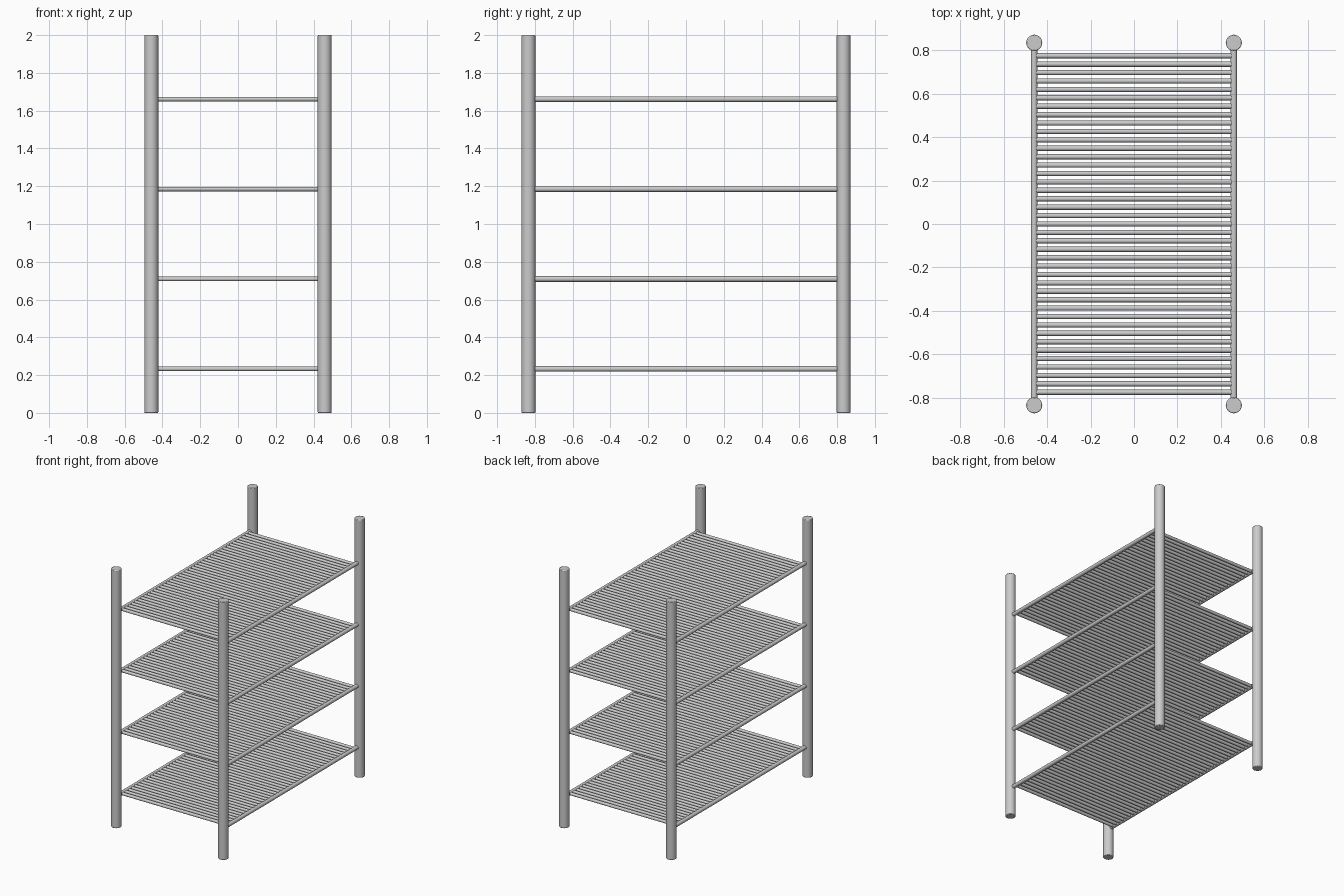
import bpy, bmesh, math
from mathutils import Matrix, Vector

if "Cube" in bpy.data.objects:
    bpy.data.objects.remove(bpy.data.objects["Cube"])

POST_X, POST_Y, POST_R = 0.459, 0.834, 0.037
RAIL_R, SLAT_R = 0.0148, 0.012
SLATS, PITCH = 41, 0.0387
LEVELS = [0.233 + 0.476 * i for i in range(4)]


def rods(name, segments, sides, bevel=0):
    """One object made of capped cylinders: (start, end, radius)."""
    bm = bmesh.new()
    for a, b, r in segments:
        a, b = Vector(a), Vector(b)
        d = b - a
        m = Matrix.Translation((a + b) / 2) @ d.to_track_quat('Z', 'Y').to_matrix().to_4x4()
        bmesh.ops.create_cone(bm, cap_ends=True, segments=sides, radius1=r,
                              radius2=r, depth=d.length, matrix=m)
    me = bpy.data.meshes.new(name)
    bm.to_mesh(me)
    bm.free()
    ob = bpy.data.objects.new(name, me)
    bpy.context.collection.objects.link(ob)
    if bevel:
        mod = ob.modifiers.new("soft_edge", 'BEVEL')
        mod.width, mod.segments = bevel, 2
        mod.limit_method, mod.angle_limit = 'ANGLE', math.radians(60)
    bpy.ops.object.select_all(action='DESELECT')
    ob.select_set(True)
    bpy.context.view_layer.objects.active = ob
    bpy.ops.object.shade_smooth_by_angle(angle=math.radians(35))
    return ob


# Four corner posts
for xn, sx in (("left", -1), ("right", 1)):
    for yn, sy in (("front", -1), ("back", 1)):
        x, y = sx * POST_X, sy * POST_Y
        rods(f"{yn}_{xn}_post", [((x, y, 0), (x, y, 2), POST_R)], 32, 0.004)

# Shelves: two side rails and a row of cross slats each
for i, z in enumerate(LEVELS, 1):
    for xn, x in (("left", -POST_X), ("right", POST_X)):
        rods(f"shelf_{i}_{xn}_rail",
             [((x, -POST_Y, z), (x, POST_Y, z), RAIL_R)], 20)
    ys = [(k - (SLATS - 1) / 2) * PITCH for k in range(SLATS)]
    rods(f"shelf_{i}_slats",
         [((-POST_X, y, z), (POST_X, y, z), SLAT_R) for y in ys], 16)
